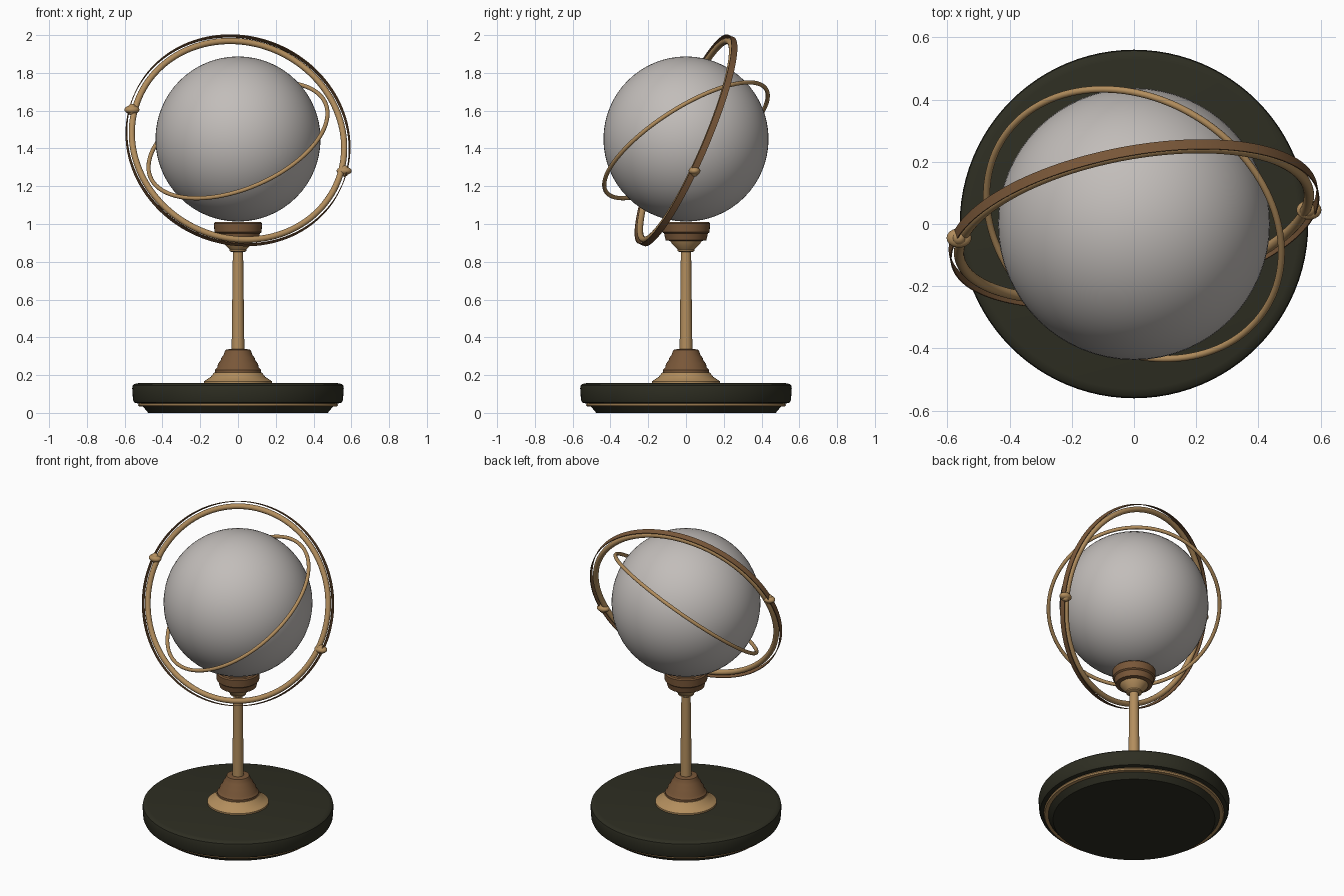
import bpy, bmesh, math
from mathutils import Vector

if "Cube" in bpy.data.objects:
    bpy.data.objects.remove(bpy.data.objects["Cube"])


def material(name, rgb):
    m = bpy.data.materials.new(name)
    m.diffuse_color = (*rgb, 1)
    m.use_nodes = True
    m.node_tree.nodes["Principled BSDF"].inputs["Base Color"].default_value = m.diffuse_color
    return m


GREY = material("pale grey", (0.54, 0.51, 0.49))
DARK = material("dark olive", (0.027, 0.027, 0.016))
BRASS = material("brass", (0.45, 0.27, 0.11))
BROWN = material("bronze brown", (0.19, 0.095, 0.04))


def finish(ob, name, mat, angle=35):
    ob.name = name
    ob.data.materials.append(mat)
    bpy.ops.object.select_all(action='DESELECT')
    ob.select_set(True)
    bpy.context.view_layer.objects.active = ob
    bpy.ops.object.shade_smooth_by_angle(angle=math.radians(angle))
    return ob


def lathe(name, profile, mat, seg=64, closed=False):
    """Revolve an (r, z) profile; open profiles are capped, closed ones form a ring."""
    bm = bmesh.new()
    rings = []
    for r, z in profile:
        rings.append([bm.verts.new((r * math.cos(a), r * math.sin(a), z))
                      for a in (2 * math.pi * i / seg for i in range(seg))])
    pairs = list(zip(rings, rings[1:]))
    if closed:
        pairs.append((rings[-1], rings[0]))
    else:
        bm.faces.new(rings[0])
        bm.faces.new(rings[-1])
    for a, b in pairs:
        for i in range(seg):
            j = (i + 1) % seg
            bm.faces.new((a[i], a[j], b[j], b[i]))
    bmesh.ops.recalc_face_normals(bm, faces=bm.faces)
    me = bpy.data.meshes.new(name)
    bm.to_mesh(me)
    bm.free()
    ob = bpy.data.objects.new(name, me)
    bpy.context.collection.objects.link(ob)
    return finish(ob, name, mat)


def tilt(ob, normal, z):
    """Turn a flat ring so that it faces along the given normal."""
    ob.location = (0, 0, z)
    ob.rotation_euler = Vector(normal).to_track_quat('Z', 'Y').to_euler()


def tube_ring(name, radius, tube, normal, z, mat):
    bpy.ops.mesh.primitive_torus_add(major_radius=radius, minor_radius=tube,
                                     major_segments=128, minor_segments=16)
    tilt(finish(bpy.context.object, name, mat, 60), normal, z)


def ball(name, centre, scale, mat, seg=32):
    bpy.ops.mesh.primitive_uv_sphere_add(segments=seg, ring_count=seg // 2, radius=1, location=centre)
    ob = bpy.context.object
    ob.scale = scale
    return finish(ob, name, mat, 60)


# Round base with foot and brass trim
lathe("base_foot", [(0.475, 0), (0.505, 0.036)], DARK, 96)
lathe("base_trim", [(0.50, 0.033), (0.524, 0.034), (0.53, 0.042), (0.524, 0.052), (0.50, 0.052)], BRASS, 96)
lathe("base_body", [(0.53, 0.05), (0.55, 0.055), (0.556, 0.07), (0.56, 0.13),
                    (0.557, 0.145), (0.548, 0.153), (0.53, 0.157)], DARK, 96)

# Stepped pedestal and column
lathe("pedestal_flange", [(0.18, 0.155), (0.18, 0.167), (0.165, 0.177), (0.145, 0.19),
                          (0.125, 0.215)], BRASS)
lathe("pedestal_collar", [(0.122, 0.213), (0.122, 0.228), (0.11, 0.24), (0.105, 0.262),
                          (0.093, 0.275), (0.088, 0.292), (0.077, 0.305), (0.071, 0.322),
                          (0.066, 0.334), (0.05, 0.337)], BROWN)
lathe("column", [(0.034, 0.32), (0.027, 0.87)], BRASS, 32)

# Cup that carries the globe
lathe("cup_neck", [(0.038, 0.853), (0.046, 0.858), (0.046, 0.866), (0.082, 0.905), (0.086, 0.92)], BRASS)
lathe("cup", [(0.08, 0.91), (0.108, 0.914), (0.116, 0.95), (0.125, 0.957), (0.127, 1.003),
              (0.12, 1.01), (0.10, 1.01), (0.09, 1.0)], BROWN)

# Globe
ball("globe", (0, 0, 1.45), (0.437,) * 3, GREY, 64)

# Upright ring: round brass tube inside a thin brown band
OUTER = (-0.175, 0.906, -0.39)
ring_z = 1.443
tube_ring("upright_ring", 0.571, 0.0165, OUTER, ring_z, BRASS)
band = lathe("upright_ring_band", [(0.598, -0.017), (0.602, -0.017), (0.602, 0.017), (0.598, 0.017)],
             BROWN, 128, closed=True)
tilt(band, OUTER, ring_z)

# Slim slanted ring
tube_ring("slanted_ring", 0.503, 0.011, (-0.336, -0.509, 0.793), ring_z, BRASS)

# Pivot beads at the two ends of the axis
for side, label in ((1, "right"), (-1, "left")):
    c = Vector((0.562 * side, 0.045 * side, ring_z - 0.162 * side))
    ball("pivot_bead_" + label, c, (0.04, 0.031, 0.022), BRASS)
    ball("pivot_knob_" + label, c, (0.025, 0.025, 0.031), BRASS)
